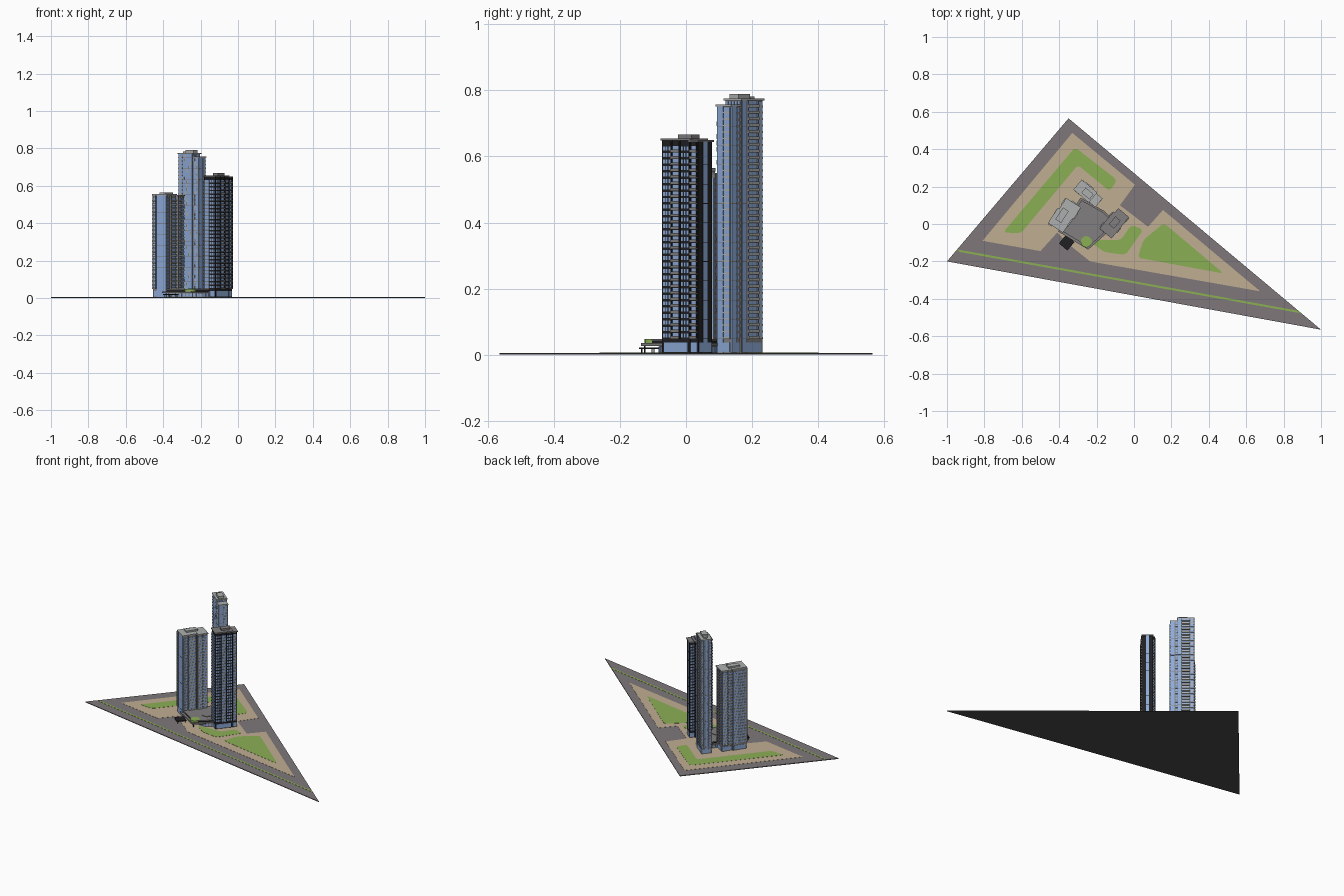
import bpy, bmesh, math, random
from mathutils import Vector

if "Cube" in bpy.data.objects:
    bpy.data.objects.remove(bpy.data.objects["Cube"])

random.seed(4)


def material(name, rgb):
    m = bpy.data.materials.new(name)
    m.diffuse_color = (*rgb, 1)
    m.use_nodes = True
    m.node_tree.nodes["Principled BSDF"].inputs["Base Color"].default_value = m.diffuse_color
    return m


ASPHALT = material("asphalt", (.21, .185, .195))
UNDER = material("dark_grey", (.07, .07, .07))
TAN = material("paving", (.53, .42, .29))
GREEN = material("grass", (.26, .43, .09))
GLASS = material("glass", (.27, .41, .70))
BLACK = material("black_frame", (.015, .015, .017))
GREY = material("concrete", (.22, .21, .215))
LIGHT = material("light_concrete", (.42, .43, .43))


def finish(name, bm, mat):
    bmesh.ops.recalc_face_normals(bm, faces=bm.faces)
    me = bpy.data.meshes.new(name)
    bm.to_mesh(me)
    bm.free()
    me.materials.append(mat)
    ob = bpy.data.objects.new(name, me)
    bpy.context.collection.objects.link(ob)
    return ob


def prism(name, pts, z0, z1, mat, rounding=0):
    """Extrude a flat outline from z0 to z1, optionally rounding its corners."""
    bm = bmesh.new()
    bm.faces.new([bm.verts.new((x, y, z0)) for x, y in pts])
    if rounding:
        bmesh.ops.bevel(bm, geom=bm.verts[:], offset=rounding, segments=4,
                        profile=.5, affect='VERTICES', clamp_overlap=True)
    ext = bmesh.ops.extrude_face_region(bm, geom=bm.faces[:], use_keep_orig=True)
    top = [g for g in ext['geom'] if isinstance(g, bmesh.types.BMVert)]
    bmesh.ops.translate(bm, verts=top, vec=(0, 0, z1 - z0))
    return finish(name, bm, mat)


def ring(x, y, r, n, start=0):
    return [(x + r * math.cos(start + i * math.tau / n),
             y + r * math.sin(start + i * math.tau / n)) for i in range(n)]


def box(bm, org, deg, t0, t1, d0, d1, z0, z1):
    """Box on a wall facing deg: t runs along the wall, d runs outward."""
    a = math.radians(deg)
    n, t = Vector((math.cos(a), math.sin(a))), Vector((-math.sin(a), math.cos(a)))
    v = []
    for z in (z0, z1):
        for tt, dd in ((t0, d0), (t1, d0), (t1, d1), (t0, d1)):
            p = org + t * tt + n * dd
            v.append(bm.verts.new((p.x, p.y, z)))
    for f in ((3, 2, 1, 0), (4, 5, 6, 7), (0, 1, 5, 4), (1, 2, 6, 5), (2, 3, 7, 6), (3, 0, 4, 7)):
        bm.faces.new([v[i] for i in f])


PITCH, BASE = .0195, .047


def bay(P, org, deg, a, b, kind, top):
    """One vertical bay of a facade, repeated floor by floor."""
    def put(mat, *dims):
        box(P[mat], org, deg, *dims)

    if kind == 'strip':
        put('glass', a, b, -.002, .003, .006, top - .006)
        for z in (BASE + i * PITCH * 3 for i in range(int((top - BASE) / PITCH / 3))):
            put('frame', a, b, 0, .0034, z, z + .002)
        return
    floors = int((top - BASE - .004) / PITCH)
    panes = max(1, round((b - a) / .013))
    w = (b - a) / panes
    for i in range(floors):
        z = BASE + i * PITCH
        if kind == 'panes':
            for j in range(panes):
                put('glass', a + w * j + .0018, a + w * (j + 1) - .0018, 0, .002, z + .005, z + .017)
        elif kind == 'ribbon':
            put('slab', a, b, 0, .005, z, z + .006)
            put('glass', a + .001, b - .001, 0, .003, z + .006, z + PITCH)
        elif kind == 'balcony':
            put('slab', a, b, 0, .009, z, z + .003)
            put('slab', a, b, .0075, .009, z + .003, z + .009)
            put('glass', a + .003, b - .003, 0, .0015, z + .004, z + .0185)
        elif kind == 'panel':
            put('glass', a, b, 0, .003, z + .001, z + PITCH)
            j = random.randrange(panes)
            put('slab', a + w * j, a + w * (j + 1), 0, .004, z + .002, z + .016)
            if i % 2:
                put('frame', a + w * j, a + w * (j + .4), 0, .0045, z + .002, z + .014)
    if kind == 'balcony':
        for t in (a, b - .0015):
            put('frame', t, t + .0015, 0, .007, BASE, top - .006)


def tower(name, cx, cy, ang, blocks, plant, frame, slab, roof):
    """Blocks are (u0, u1, v0, v1, top, {face: bays}); faces 0-3 are +u, +v, -u, -v."""
    P = {k: bmesh.new() for k in ('frame', 'slab', 'glass', 'roof')}
    c, a = Vector((cx, cy)), math.radians(ang)
    u, v = Vector((math.cos(a), math.sin(a))), Vector((-math.sin(a), math.cos(a)))
    for u0, u1, v0, v1, top, faces in blocks:
        box(P['frame'], c, ang, v0, v1, u0, u1, .003, top - .006)
        box(P['roof'], c, ang, v0 - .004, v1 + .004, u0 - .004, u1 + .004, top - .006, top)
        mid = c + u * (u0 + u1) / 2 + v * (v0 + v1) / 2
        hu, hv = (u1 - u0) / 2, (v1 - v0) / 2
        for k, bays in faces.items():
            half, dist = (hv, hu) if k % 2 == 0 else (hu, hv)
            d = ang + 90 * k
            org = mid + Vector((math.cos(math.radians(d)), math.sin(math.radians(d)))) * dist
            for s, e, kind in bays:
                bay(P, org, d, s * half, e * half, kind, top)
            # Tall lobby windows at street level
            box(P['glass'], org, d, -half * .85, half * .85, 0, .002, .008, .036)
    for u0, u1, v0, v1, z0, z1 in plant:
        box(P['roof'], c, ang, v0, v1, u0, u1, z0, z1)
    for k, m in (('frame', frame), ('slab', slab), ('glass', GLASS), ('roof', roof)):
        finish(f"{name}_{k}", P[k], m)


# Triangular site with paving and lawns
site = [(-.35, .565), (-1, -.2), (1, -.565)]
prism("site_base", site, 0, .003, UNDER)
prism("road", site, .003, .0045, ASPHALT)
prism("paving", [(-.33, .487), (.005, .21), (-.075, .1), (.075, -.015), (.155, .075), (.675, -.36),
                 (-.235, -.2), (-.36, -.1), (-.41, -.045), (-.5, -.145), (-.81, -.09)], .0045, .0055, TAN)
prism("corner_lawn", [(-.315, .41), (-.09, .235), (-.13, .175), (-.3, .315), (-.605, -.05),
                      (-.7, -.045)], .0055, .0065, GREEN, .02)
prism("middle_lawn", [(-.24, -.09), (-.16, -.15), (-.045, -.165), (.05, -.03), (-.015, -.005),
                      (-.07, -.085), (-.17, -.085)], .0055, .0065, GREEN, .02)
prism("east_lawn", [(.16, .005), (.48, -.265), (.02, -.18), (.05, -.085)], .0055, .0065, GREEN, .02)
prism("verge_strip", [(-.945, -.136), (.875, -.463), (.895, -.478), (-.93, -.15)], .0045, .0055, GREEN)

# Podium between the towers
podium = [(-.405, -.04), (-.285, .14), (-.16, .07), (-.09, 0), (-.245, -.137)]
mid = Vector((-.24, .01))


def shrink(k):
    return [tuple(mid + (Vector(p) - mid) * k) for p in podium]


walls = [(-.385, -.035), (-.285, .125), (-.165, .06), (-.1, -.01), (-.19, -.075), (-.28, -.08)]
prism("podium_walls", walls, .003, .03, GREY)
prism("podium_canopy", podium, .026, .035, GREY)
prism("podium_dark_band", shrink(.88), .035, .043, BLACK)
prism("podium_roof", shrink(.9), .043, .047, GREY)
prism("roof_hexagon", ring(-.23, 0, .036, 6), .047, .05, GREY)
prism("green_roof_disc", ring(-.255, -.095, .03, 24), .035, .0475, GREEN)
bm = bmesh.new()
for p, q in zip(walls, walls[1:] + walls[:1]):
    p, q = Vector(p), Vector(q)
    e = q - p
    deg = math.degrees(math.atan2(e.y, e.x)) + 90
    n = max(2, round(e.length / .018))
    for i in range(n):
        s = e.length / n
        box(bm, p, deg, -(i + .85) * s, -(i + .15) * s, -.002, .003, .007, .024)
finish("podium_windows", bm, GLASS)
# Entrance canopy on posts
prism("entrance_canopy", ring(-.36, -.1, .042, 4, math.radians(5)), .017, .022, BLACK)
for i, (x, y) in enumerate(ring(-.36, -.1, .034, 4, math.radians(5)) + [(-.245, -.125)]):
    prism(f"canopy_post_{i}", ring(x, y, .002, 6), .004, .026 if i == 4 else .018, BLACK)

# West tower: light, stepped plan with balconies facing the court
grid = [(-.95, .95, 'panes')]
tower("west_tower", -.375, .05, 57, [
    (-.08, .01, -.045, .043, .555, {
        0: grid, 1: [(-.95, -.25, 'ribbon'), (-.2, .95, 'panes')],
        2: [(-1, -.5, 'balcony'), (-.45, .95, 'strip')],
        3: [(-.95, -.3, 'panes'), (-.25, .9, 'balcony')]}),
    (.01, .078, -.052, .034, .55, {
        0: [(-.95, -.35, 'panes'), (-.3, .3, 'balcony'), (.35, .95, 'panes')],
        1: [(-.95, .2, 'balcony'), (.25, .95, 'panes')],
        3: [(-.95, .1, 'balcony'), (.15, .95, 'ribbon')]}),
], [(-.045, .03, -.012, .025, .555, .565)], GREY, LIGHT, LIGHT)

# North tower: the tallest, with a lower glazed end
tower("north_tower", -.245, .163, -40, [
    (-.07, .03, -.031, .031, .775, {
        0: grid,
        1: [(-.95, -.55, 'strip'), (-.5, .5, 'balcony'), (.55, .95, 'ribbon')],
        2: [(-.95, -.3, 'panes'), (-.25, .25, 'strip'), (.3, .95, 'panes')],
        3: [(-.95, -.45, 'ribbon'), (-.4, .95, 'panel')]}),
    (.03, .072, -.028, .025, .757, {
        0: [(-.95, -.1, 'strip'), (0, .95, 'ribbon')],
        1: [(-.95, .2, 'strip'), (.3, .95, 'panes')],
        3: [(-.95, .95, 'panel')]}),
], [(-.03, .025, -.02, .016, .775, .79), (-.055, -.035, -.012, .012, .775, .782)], GREY, LIGHT, LIGHT)

# East tower: slim and dark, blue panes on the narrow ends
tower("east_tower", -.105, .006, 50, [
    (-.07, .04, -.038, .038, .655, {
        0: grid,
        1: [(-.95, -.4, 'balcony'), (-.35, .3, 'panes'), (.35, .95, 'balcony')],
        2: [(-.95, -.1, 'ribbon'), (-.05, .95, 'panes')],
        3: [(-.95, -.35, 'panes'), (-.3, .3, 'balcony'), (.35, .95, 'panes')]}),
    (.04, .07, -.036, .03, .65, {
        0: [(-.3, .3, 'strip')],
        1: [(-.8, .8, 'panes')],
        3: [(-.9, .9, 'balcony')]}),
], [(-.025, .03, -.018, .018, .655, .667)], BLACK, GREY, GREY)
